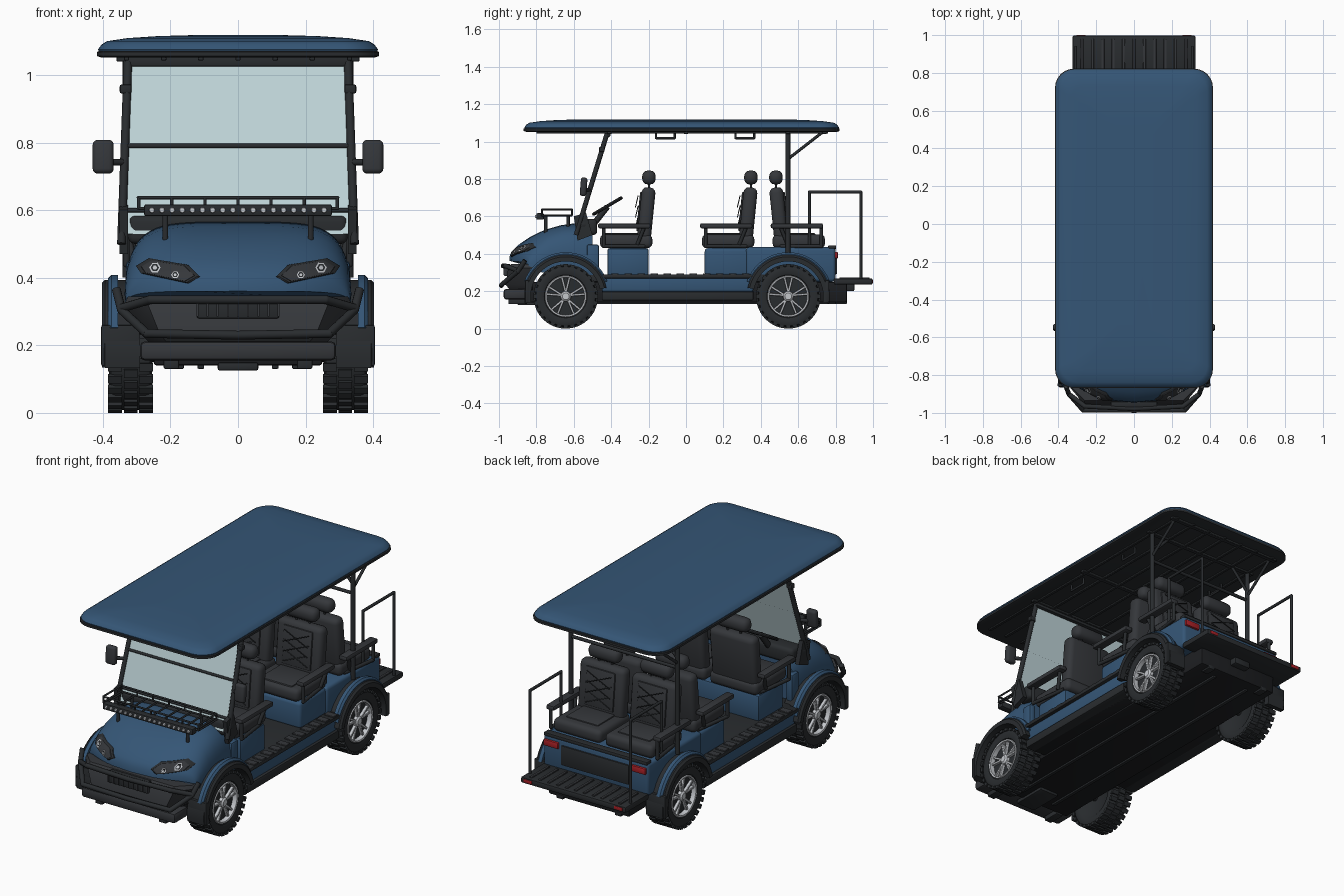
import bpy, bmesh
from math import sin, cos, pi, radians
from mathutils import Vector, Matrix
from mathutils.bvhtree import BVHTree

if "Cube" in bpy.data.objects:
    bpy.data.objects.remove(bpy.data.objects["Cube"])

def mat(name, c):
    m = bpy.data.materials.new(name)
    m.diffuse_color = (*c, 1)
    m.use_nodes = True
    m.node_tree.nodes["Principled BSDF"].inputs["Base Color"].default_value = m.diffuse_color
    return m

BLUE = mat("blue_paint", (.035, .092, .18))
BLACK = mat("black_plastic", (.022, .025, .028))
SEAT = mat("seat_vinyl", (.035, .038, .043))
GLASS = mat("tinted_glass", (.52, .66, .69))
SILVER = mat("silver", (.55, .57, .6))
RED = mat("red_lens", (.4, .015, .02))
UNDER = mat("underbody", (.012, .013, .015))

def finish(name, bm, m, mirror=False):
    bmesh.ops.recalc_face_normals(bm, faces=bm.faces)
    me = bpy.data.meshes.new(name)
    bm.to_mesh(me)
    bm.free()
    me.materials.append(m)
    ob = bpy.data.objects.new(name, me)
    bpy.context.collection.objects.link(ob)
    if mirror:
        ob.modifiers.new("mirror", 'MIRROR')
    return ob

# boxes given as (x0,x1, y0,y1, z0,z1[, tilt about x])
def boxes(name, specs, m, bev=.008, mirror=False, seg=2):
    bm = bmesh.new()
    for s in specs:
        c = Vector(((s[0]+s[1])/2, (s[2]+s[3])/2, (s[4]+s[5])/2))
        M = Matrix.Translation(c) @ Matrix.Rotation(s[6] if len(s) > 6 else 0, 4, 'X') \
            @ Matrix.Diagonal((s[1]-s[0], s[3]-s[2], s[5]-s[4], 1))
        bmesh.ops.create_cube(bm, size=1, matrix=M)
    if bev:
        bmesh.ops.bevel(bm, geom=bm.edges[:], offset=bev, segments=seg, affect='EDGES', profile=.5)
    return finish(name, bm, m, mirror)

# round bars along polyline paths
def tubes(name, paths, r, m=BLACK, mirror=False):
    bm = bmesh.new()
    for p in paths:
        p = [Vector(v) for v in p]
        for a, b in zip(p, p[1:]):
            M = Matrix.Translation((a+b)/2) @ (b-a).to_track_quat('Z', 'Y').to_matrix().to_4x4()
            bmesh.ops.create_cone(bm, cap_ends=True, segments=10, radius1=r, radius2=r, depth=(b-a).length, matrix=M)
        for v in p[1:-1]:
            bmesh.ops.create_uvsphere(bm, u_segments=10, v_segments=6, radius=r, matrix=Matrix.Translation(v))
    return finish(name, bm, m, mirror)

# skin a list of closed rings
def loft(name, rings, m, mirror=False, caps=(True, True), loop=False):
    bm = bmesh.new()
    vs = [[bm.verts.new(p) for p in r] for r in rings]
    n = len(rings[0])
    for a, b in (list(zip(vs, vs[1:])) + ([(vs[-1], vs[0])] if loop else [])):
        for i in range(n):
            bm.faces.new((a[i], a[(i+1) % n], b[(i+1) % n], b[i]))
    if caps[0] and not loop: bm.faces.new(vs[0])
    if caps[1] and not loop: bm.faces.new(vs[-1])
    return finish(name, bm, m, mirror)

# roof
def rrect(inset, z, w=.418, y0=-.868, y1=.822, rad=.1):
    w, y0, y1, r = w-inset, y0+inset, y1-inset, max(rad-inset*.4, .03)
    return [(cx+r*cos(a), cy+r*sin(a), z) for cx, cy, q in
            ((w-r, y1-r, 0), (r-w, y1-r, 1), (r-w, y0+r, 2), (w-r, y0+r, 3))
            for a in [(q+i/6)*pi/2 for i in range(7)]]
loft("roof_rim", [rrect(.012, 1.052), rrect(0, 1.056), rrect(0, 1.068), rrect(.01, 1.073)], BLACK)
loft("roof_shell", [rrect(i, z) for i, z in ((.006, 1.068), (.004, 1.076), (.014, 1.09), (.03, 1.1),
     (.09, 1.109), (.18, 1.115), (.32, 1.119))], BLUE)
boxes("roof_ribs", [(x-.008, x+.008, -.8, .76, 1.043, 1.055) for x in (-.33, -.22, -.11, 0, .11, .22, .33)] +
      [(-.36, .36, y-.012, y+.012, 1.04, 1.055) for y in (-.41, .0, .545, .74)], BLACK, .002, seg=1)
tubes("roof_grab_handles", [[(.3, y-.05, 1.05), (.3, y-.05, 1.018), (.3, y+.05, 1.018), (.3, y+.05, 1.05)]
      for y in (-.11, .315)], .006, BLACK, True)

# windshield and its frame
t = -.29
loft("windshield", [[(x, y-.003, z), (-x, y-.003, z), (-x, y+.003, z), (x, y+.003, z)]
     for x, y, z in ((.335, -.575, .53), (.32, -.425, 1.035))], GLASS)
tubes("windshield_posts", [[(.345, -.588, .5), (.325, -.42, 1.05)]], .013, BLACK, True)
tubes("windshield_bars", [[(-.33, -.502, .79), (.33, -.502, .79)], [(-.335, -.56, .6), (.335, -.56, .6)]], .007)
boxes("windshield_header", [(-.335, .335, -.435, -.405, 1.025, 1.055)], BLACK, .005)
boxes("windshield_clamps", [(.315, .35, -.465, -.435, .945, .972), (.325, .352, -.575, -.535, .545, .57)], BLACK, .006, True)
loft("windshield_gusset", [[(x, -.6, .6), (x, -.535, .62), (x, -.5, .5), (x, -.58, .47)] for x in (.325, .35)], BLACK, True)

# side mirrors
boxes("mirror_heads", [(.368, .43, -.565, -.53, .708, .808, -.08)], SEAT, .014, True, 3)
tubes("mirror_arms", [[(.335, -.515, .742), (.38, -.54, .742)]], .01, BLACK, True)

# rear roof posts with braces
tubes("rear_posts", [[(.33, .545, .4), (.33, .545, 1.05)]], .013, BLACK, True)
tubes("rear_braces", [[(.33, .55, .91), (.33, .73, 1.05)], [(.33, .545, .93), (.22, .545, 1.05)]], .008, BLACK, True)
tubes("rear_post_crossbar", [[(-.33, .545, .88), (.33, .545, .88)]], .009)

# hood
def arch_ring(y, w, zt, zb, k):
    pts = []
    for i in range(33):
        a = pi*i/32
        u = abs(cos(a))**.42 * (1 if cos(a) >= 0 else -1)
        pts.append((w*u, y+k*abs(u)**2.4, zb+(zt-zb)*max(sin(a), 0)**.55))
    return pts
hood = loft("hood", [arch_ring(*s) for s in ((-.5, .325, .535, .29, 0), (-.58, .332, .565, .29, 0), (-.67, .335, .552, .29, .01),
    (-.755, .336, .528, .3, .03), (-.83, .336, .492, .3, .06), (-.89, .335, .452, .31, .085), (-.925, .333, .42, .315, .095),
    (-.942, .33, .392, .32, .1), (-.945, .325, .36, .325, .1))], BLUE)
bm = bmesh.new()
bm.from_mesh(hood.data)
tree = BVHTree.FromBMesh(bm)
bm.free()
def on_hood(x, z, off):
    hit = tree.ray_cast(Vector((x, -2, z)), Vector((0, 1, 0)))[0]
    return (x, (hit.y if hit else -.78)-off, z)
# decal-like parts wrapped onto the hood front
def wrapped(name, pts, steps, m):
    c = Vector((sum(p[0] for p in pts)/len(pts), sum(p[1] for p in pts)/len(pts)))
    ring = [Vector(a).lerp(Vector(b), i/4) for a, b in zip(pts, pts[1:]+pts[:1]) for i in range(4)]
    return loft(name, [[on_hood(*(c+(p-c)*s), o) for p in ring] for s, o in steps], m, True, (False, True))
lamp = [(.112, .403), (.148, .438), (.264, .458), (.302, .435), (.287, .413), (.147, .383)]
wrapped("headlight_housing", lamp, [(1, -.01), (1, .006), (.92, .01), (.7, .01), (.4, .01), (.1, .01)], BLACK)
wrapped("headlight_lens", lamp, [(.84, .009), (.82, .013), (.6, .013), (.4, .013), (.1, .013)], SEAT)
for i, (cx, cz, r) in enumerate(((.246, .43, .017), (.186, .409, .012))):
    for tag, k, o, m in (("ring", 1, .017, SILVER), ("socket", .72, .019, BLACK), ("bulb", .4, .022, SILVER)):
        wrapped(f"headlight_{tag}_{i}", [(cx+r*k*cos(a*pi/3), cz+r*k*sin(a*pi/3)) for a in range(6)],
                [(1, o-.01), (1, o), (.1, o)], m)

# front bumper, grille and bull bar
loft("bumper_skirt", [[(-w, -.82, z), (-w, -.87, z), (-w*.8, y, z), (w*.8, y, z), (w, -.87, z), (w, -.82, z)]
     for w, y, z in ((.26, -.94, .205), (.29, -.965, .235), (.335, -.95, .325), (.325, -.935, .345))], SEAT)
boxes("bumper_lower", [(-.29, .29, -.975, -.85, .155, .212)], SEAT, .015)
boxes("bumper_hooks", [(.175, .22, -.95, -.85, .13, .16)], BLACK, .005, True)
boxes("grille_frame", [(-.122, .122, -.972, -.94, .28, .345)], BLACK, .005)
boxes("grille_bars", [(x*.03-.003, x*.03+.003, -.977, -.96, .285, .34) for x in range(-4, 5)], SEAT, 0)
tubes("bull_bar", [[(.36, -.86, .365), (.345, -.9, .305), (.27, -.985, .235), (0, -.987, .23)],
      [(.345, -.9, .31), (.26, -.965, .335), (0, -.978, .335)]], .013, BLACK, True)

# light bar and front rack
boxes("light_bar", [(-.278, .278, -.8, -.76, .582, .617)], BLACK, .006)
bm = bmesh.new()
for i in range(18):
    bmesh.ops.create_cone(bm, cap_ends=True, segments=12, radius1=.009, radius2=.007, depth=.008,
        matrix=Matrix.Translation((-.255+i*.03, -.802, .6)) @ Matrix.Rotation(pi/2, 4, 'X'))
finish("light_bar_leds", bm, SILVER)
tubes("rack_rails", [[(-.295, -.77, z), (.295, -.77, z), (.295, -.61, z), (-.295, -.61, z), (-.295, -.77, z)] for z in (.605, .637)] +
      [[(x*.07, -.77, .605), (x*.07, -.61, .605)] for x in range(-4, 5)] +
      [[(x*.098, y, .605), (x*.098, y, .637)] for x in range(-3, 4) for y in (-.77, -.61)], .005)
tubes("rack_legs", [[(.215, y, .5), (.215, y, .605)] for y in (-.75, -.63)], .009, BLACK, True)

# dashboard and steering
boxes("dashboard", [(-.325, .325, -.575, -.475, .5, .585)], BLACK, .02, seg=3)
boxes("kick_panels", [(.29, .332, -.53, -.465, .28, .45)], BLUE, .012, True)
S = Matrix.Translation((-.17, -.42, .655)) @ Matrix.Rotation(-.6+pi*.36, 4, 'X')
loft("steering_wheel", [[S @ Vector(((.085+.009*cos(b))*cos(a), (.085+.009*cos(b))*sin(a), .009*sin(b)))
     for b in [j*pi/4 for j in range(8)]] for a in [i*pi/16 for i in range(32)]], BLACK, loop=True)
tubes("steering_spokes", [[S @ Vector((0, 0, 0)), S @ Vector((.083*cos(a), .083*sin(a), 0))] for a in (.2, pi-.2, -pi/2)], .008, SILVER)
tubes("steering_column", [[(-.17, -.42, .652), (-.17, -.54, .5)]], .016)

# chassis, floor, sills
boxes("chassis", [(-.25, .25, -.86, .86, .14, .25), (-.33, .33, -.45, .36, .15, .21)], UNDER, .01)
boxes("underbody_details", [(-.06, .06, -.9, -.7, .125, .15), (-.05, .05, .84, .9, .2, .24)], BLACK, .006)
boxes("underbody_ribs", [(.1, .12, -.8, .8, .13, .145), (.16, .2, .8, .86, .13, .2)], BLACK, .004, True)
boxes("floor", [(-.33, .33, -.53, .42, .25, .29)], BLACK, .006)
boxes("sill_panels", [(.28, .365, -.45, .36, .195, .28)], BLUE, .014, True, 3)
boxes("running_boards", [(.3, .385, -.45, .36, .268, .29), (.3, .375, -.45, .36, .15, .198)], BLACK, .007, True)
boxes("step_treads", [(.32, .38, -.4+i*.07, -.36+i*.07, .288, .295) for i in range(11)], SEAT, .002, True, 1)

# rear body
boxes("front_seat_base", [(-.31, .31, -.42, -.2, .28, .43)], BLUE, .012)
boxes("rear_body", [(-.315, .315, .1, .34, .28, .43), (-.325, .325, .32, .8, .25, .435)], BLUE, .018, seg=3)
boxes("rear_panel", [(-.21, .21, .79, .808, .29, .4)], BLACK, .006)
boxes("rear_trim", [(-.32, .32, .76, .803, .425, .445)], BLACK, .006)
boxes("tail_lights", [(.225, .315, .785, .812, .375, .41)], RED, .005, True)
boxes("rear_platform", [(-.325, .325, .79, .998, .235, .268)], BLACK, .008)
boxes("platform_ridges", [(x*.055-.008, x*.055+.008, .82, .98, .265, .274) for x in range(-5, 6)], SEAT, .002, seg=1)
boxes("platform_reflectors", [(.255, .305, .985, 1.0, .243, .261)], RED, .002, True)
tubes("rear_handrails", [[(.31, .66, .42), (.31, .66, .73), (.31, .935, .73), (.31, .935, .26)]], .008, BLACK, True)

# seat rows: centre y, facing (1 = forward, -1 = backward)
for tag, y, d in (("front", -.32, 1), ("middle", .225, 1), ("rear", .603, -1)):
    boxes(tag+"_seat_cushions", [(.012, .308, y-.14, y+.14, .43, .503)], SEAT, .025, True, 3)
    boxes(tag+"_seat_pads", [(.06, .26, y-.11-.01*d, y+.08-.01*d, .49, .51)], SEAT, .008, True)
    b = y+d*.108
    boxes(tag+"_backrests", [(.02, .3, b-.037, b+.037, .47, .755, -d*.1)], SEAT, .028, True, 3)
    boxes(tag+"_back_pads", [(.07, .25, b-d*.036-.008, b-d*.036+.008, .52, .73, -d*.1)], SEAT, .006, True)
    loft_y = y+d*.122
    boxes(tag+"_headrests", [(.065, .255, loft_y-.036, loft_y+.036, .77, .845)], SEAT, .03, True, 3)
    tubes(tag+"_headrest_stems", [[(x, loft_y, .73), (x, loft_y, .79)] for x in (.12, .2)], .006, BLACK, True)
    # quilted seams
    f = b-d*.046
    tubes(tag+"_quilting", [[(x0, f-d*.012, .54+k*.055), (.23-x0+.09, f+d*.002, .6+k*.055)] for k in range(3) for x0 in (.085, .235)],
          .0025, BLACK, True)
    boxes(tag+"_armrests", [(.305, .355, y-.15, y+.13, .535, .563)], SEAT, .01, True)
    tubes(tag+"_armrest_frames", [[(.33, y-d*.12, .55), (.33, y-d*.12, .44), (.3, y+d*.1, .44)],
          [(.33, y+d*.1, .55), (.31, y+d*.06, .45)]], .01, BLACK, True)

# wheels and fenders
def arch(name, cy, r0, r1, x0, x1, a0, a1, m):
    A = [radians(a0+(a1-a0)*i/28) for i in range(29)]
    loft(name, [[(x, cy+r*cos(a), .172+r*sin(a)) for x, r in ((x0, r0), (x1, r0), (x1, r1-.01), (x1-.01, r1), (x0, r1))]
         for a in A], m, True)
for tag, cy, a0, a1 in (("front", -.643, 12, 190), ("rear", .547, -10, 168)):
    circ = lambda x, r, n=40: [(.318+x, cy+r*cos(2*pi*i/n), .172+r*sin(2*pi*i/n)) for i in range(n)]
    loft(tag+"_tyres", [circ(x, r) for x, r in ((-.045, .1), (-.056, .115), (-.064, .14), (-.058, .158), (-.045, .164),
         (.045, .164), (.058, .158), (.064, .14), (.056, .115), (.045, .108), (.03, .1))], BLACK, True)
    lugs = []
    for i in range(28):
        for x0, x1, sh in ((-.066, -.025, 0), (-.02, .02, .5), (.025, .066, 0)):
            a = 2*pi*(i+sh)/28
            y, z = cy-.164*sin(a), .172+.164*cos(a)
            lugs.append((.318+x0, .318+x1, y-.012, y+.012, z-.008, z+.008, a))
    boxes(tag+"_tyre_lugs", lugs, BLACK, 0, True)
    loft(tag+"_rim_rings", [circ(x, r) for x, r in ((.03, .1), (.056, .101), (.058, .109), (.05, .112))], SILVER, True, loop=True)
    sp = []
    for i in range(5):
        for s in (-.17, .17):
            a = 2*pi*i/5+s
            y, z = cy-.062*sin(a), .172+.062*cos(a)
            sp.append((.345, .364, y-.006, y+.006, z-.043, z+.043, a+s*.4))
    boxes(tag+"_spokes", sp, SILVER, .002, True, 1)
    loft(tag+"_hubs", [circ(x, r, 20) for x, r in ((.02, .03), (.046, .027), (.054, .018))], SILVER, True)
    tubes(tag+"_axle", [[(-.28, cy, .172), (.28, cy, .172)]], .02)
    arch(tag+"_fenders", cy, .187, .222, .29, .403, a0, a1, BLACK)
    arch(tag+"_fender_stripes", cy, .212, .236, .355, .385, 20, 160, BLUE)
    e = cy-.218 if tag == "front" else cy+.198
    boxes(tag+"_mud_flaps", [(.29, .405, e, e+.02, .138, .26)], BLACK, .006, True)

# smooth shading with sharp edges kept
bpy.ops.object.select_all(action='SELECT')
bpy.context.view_layer.objects.active = hood
bpy.ops.object.shade_smooth_by_angle(angle=radians(38))
